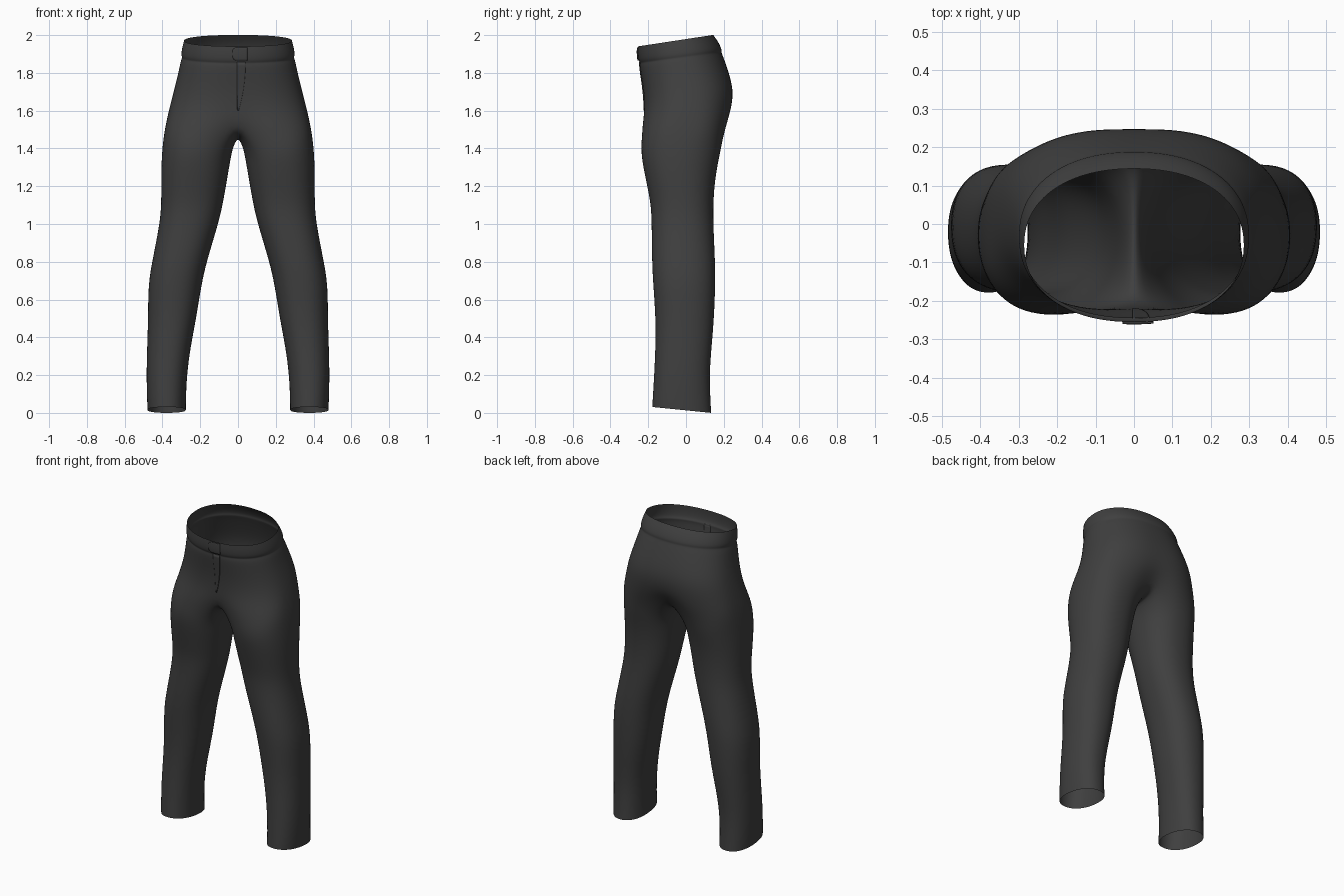
import bpy, bmesh
from math import sin, cos, pi, radians, exp

cube = bpy.data.objects.get("Cube")
if cube:
    bpy.data.objects.remove(cube)

cloth = bpy.data.materials.new("charcoal cloth")
cloth.use_nodes = True
color = (0.05, 0.05, 0.05, 1)
cloth.diffuse_color = color
bsdf = cloth.node_tree.nodes["Principled BSDF"]
bsdf.inputs["Base Color"].default_value = color
bsdf.inputs["Roughness"].default_value = 0.9

OUT, INN = 16, 6      # segments on the outer arc and along the inseam


def oval(a, x0, x1, yf, yb, n):
    """Point on a rounded oval between x0..x1 and yf..yb."""
    c, s = cos(a), sin(a)
    px = abs(c) ** (2 / n) * (1 if c > 0 else -1)
    py = abs(s) ** (2 / n) * (1 if s > 0 else -1)
    return ((x0 + x1) / 2 + (x1 - x0) / 2 * px,
            (yf + yb) / 2 + (yb - yf) / 2 * py)


def add_object(name, bm):
    me = bpy.data.meshes.new(name)
    bm.to_mesh(me)
    bm.free()
    me.materials.append(cloth)
    for p in me.polygons:
        p.use_smooth = True
    ob = bpy.data.objects.new(name, me)
    bpy.context.collection.objects.link(ob)
    return ob


# Leg sections: height, tilt, inner x, outer x, front y, back y
legs = [
    (0.0135, -0.1, 0.275, 0.48, -0.18, 0.135),
    (0.06, -0.07, 0.275, 0.482, -0.178, 0.132),
    (0.2, 0, 0.27, 0.486, -0.17, 0.125),
    (0.35, 0, 0.25, 0.482, -0.163, 0.137),
    (0.5, 0, 0.22, 0.477, -0.162, 0.15),
    (0.68, 0, 0.192, 0.477, -0.175, 0.157),
    (0.8, 0, 0.165, 0.456, -0.182, 0.156),
    (1.0, 0, 0.103, 0.416, -0.183, 0.146),
    (1.1, 0, 0.08, 0.408, -0.187, 0.146),
    (1.2, 0, 0.062, 0.408, -0.207, 0.152),
    (1.3, 0, 0.045, 0.408, -0.228, 0.166),
    (1.4, 0, 0.028, 0.403, -0.243, 0.188),
]
# Hip sections: height, tilt, half width, front y, back y, roundness, centre dip
hips = [
    (1.5, 0, 0.39, -0.245, 0.22, 3.0, 0.15),
    (1.6, 0, 0.368, -0.228, 0.247, 2.5, 0.04),
    (1.7, 0.02, 0.342, -0.228, 0.258, 2.4, 0.015),
    (1.8, 0.06, 0.317, -0.241, 0.226, 2.3, 0.01),
    (1.87, 0.12, 0.304, -0.249, 0.197, 2.2, 0.01),
    (1.886, 0.137, 0.296, -0.243, 0.187, 2.2, 0),
    (1.898, 0.137, 0.303, -0.253, 0.191, 2.2, 0),
    (1.94, 0.145, 0.297, -0.257, 0.172, 2.2, 0),
    (1.979, 0.152, 0.287, -0.255, 0.145, 2.2, 0),
]

bm = bmesh.new()
rings = []
for z, tilt, x0, x1, yf, yb in legs:
    ring = []
    for i in range(OUT + INN):
        a = -130 + 260 * i / OUT if i <= OUT else 130 + 100 * (i - OUT) / INN
        x, y = oval(radians(a), x0, x1, yf, yb, 2.25)
        ring.append(bm.verts.new((x, y, z + tilt * y)))
    rings.append(ring)

for k, (z, tilt, w, yf, yb, n, dip) in enumerate(hips):
    ring = []
    for i in range(OUT + 1):
        x, y = oval(-pi / 2 + pi * i / OUT, -w, w, yf, yb, n)
        if i in (0, OUT):
            x = 0
        d = exp(-(x / 0.1) ** 2)
        lift = 0.05 * d if k == 0 else 0
        ring.append(bm.verts.new((x, y * (1 - dip * d), z + tilt * y + lift)))
    if k == 0:
        # Crotch seam closes the first hip section into a full leg loop
        f, b = ring[0].co, ring[-1].co
        for j in range(1, INN):
            t = j / INN
            y = (f.y + b.y) / 2 + (b.y - f.y) / 2 * cos(pi * t)
            ring.append(bm.verts.new((0, y, f.z - 0.085 * sin(pi * t))))
    rings.append(ring)

for low, high in zip(rings, rings[1:]):
    closed = len(high) == OUT + INN
    for i in range(OUT + INN if closed else OUT):
        j = (i + 1) % len(low)
        bm.faces.new((low[i], low[j], high[j], high[i]))

trousers = add_object("trousers", bm)
mirror = trousers.modifiers.new("mirror", "MIRROR")
mirror.merge_threshold = 0.0005
sub = trousers.modifiers.new("smooth", "SUBSURF")
sub.levels = sub.render_levels = 2


def flap(name, x0, x1, z0, z1, round_left, taper, offset):
    """Thin cloth strip laid on the front of the trousers."""
    bm = bmesh.new()
    nx, nz = 8, 12
    grid = []
    for r in range(nz + 1):
        v = r / nz
        left = x0 + round_left * (1 - (1 - abs(2 * v - 1) ** 3) ** 0.5)
        right = x1 - taper * (1 - v) ** 2
        grid.append([bm.verts.new((left + (right - left) * c / nx, -0.3,
                                   z0 + (z1 - z0) * v)) for c in range(nx + 1)])
    for lo, hi in zip(grid, grid[1:]):
        for c in range(nx):
            bm.faces.new((lo[c], lo[c + 1], hi[c + 1], hi[c]))
    ob = add_object(name, bm)
    wrap = ob.modifiers.new("wrap", "SHRINKWRAP")
    wrap.target = trousers
    wrap.wrap_method = "PROJECT"
    wrap.use_project_y = True
    wrap.use_positive_direction = True
    wrap.wrap_mode = "ABOVE_SURFACE"
    wrap.offset = offset
    thick = ob.modifiers.new("thickness", "SOLIDIFY")
    thick.thickness = 0.005
    return ob


# Overlapping waistband end and fly placket
flap("waistband_tab", -0.03, 0.05, 1.868, 1.934, 0.02, 0, 0.006)
flap("fly_placket", -0.004, 0.04, 1.6, 1.858, 0, 0.036, 0.004)
